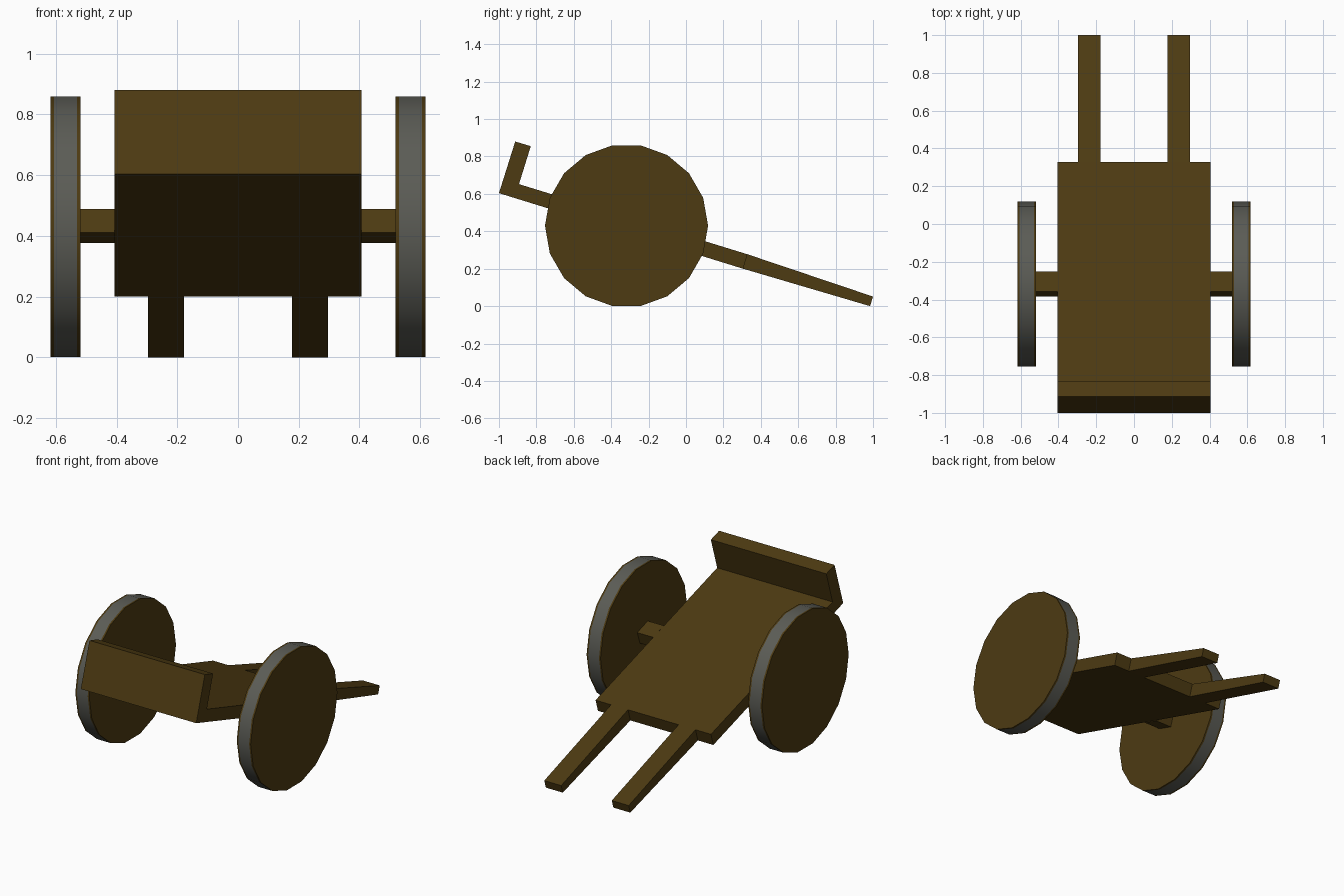
import bpy, bmesh, math

if "Cube" in bpy.data.objects:
    bpy.data.objects.remove(bpy.data.objects["Cube"])


def material(name, rgb):
    m = bpy.data.materials.new(name)
    m.diffuse_color = (*rgb, 1)
    m.use_nodes = True
    m.node_tree.nodes["Principled BSDF"].inputs["Base Color"].default_value = m.diffuse_color
    return m


WOOD = material("dark wood", (0.075, 0.043, 0.006))
IRON = material("iron grey", (0.105, 0.107, 0.092))


def finish(name, bm, mats):
    bmesh.ops.recalc_face_normals(bm, faces=bm.faces)
    me = bpy.data.meshes.new(name)
    bm.to_mesh(me)
    bm.free()
    for m in mats:
        me.materials.append(m)
    ob = bpy.data.objects.new(name, me)
    bpy.context.collection.objects.link(ob)
    return ob


def prism(name, profile, x0, x1):
    """Extrude a (y, z) outline along x."""
    bm = bmesh.new()
    face = bm.faces.new([bm.verts.new((x0, y, z)) for y, z in profile])
    ext = bmesh.ops.extrude_face_region(bm, geom=[face])["geom"]
    for v in ext:
        if isinstance(v, bmesh.types.BMVert):
            v.co.x = x1
    return finish(name, bm, [WOOD])


def wheel(name, xs, y, z, r, sides=18):
    """Wooden disc with a grey tyre band between narrow wooden margins."""
    bm = bmesh.new()
    rings = []
    for x in xs:
        rings.append([bm.verts.new((x, y + r * math.cos(2 * math.pi * i / sides),
                                    z + r * math.sin(2 * math.pi * i / sides)))
                      for i in range(sides)])
    for k in range(len(rings) - 1):
        a, b = rings[k], rings[k + 1]
        for i in range(sides):
            j = (i + 1) % sides
            f = bm.faces.new((a[i], a[j], b[j], b[i]))
            f.material_index = 1 if k == 1 else 0
            f.smooth = True
    bm.faces.new(rings[0])
    bm.faces.new(rings[-1])
    for e in bm.edges:
        # keep the disc rims crisp
        if any(len(f.verts) > 4 for f in e.link_faces):
            e.smooth = False
    return finish(name, bm, [WOOD, IRON])


# sloping bed with upright board at the front
prism("bed", [(-1.0, 0.604), (0.305, 0.2), (0.329, 0.277), (-0.893, 0.652),
              (-0.83, 0.855), (-0.913, 0.88)], -0.406, 0.406)

for side, s in (("left", -1), ("right", 1)):
    # tapered pulling shafts
    prism(side + "_shaft", [(0.305, 0.2), (0.984, 0.0), (1.0, 0.051), (0.329, 0.277)],
          s * 0.178, s * 0.297)
    # axle stubs, flush with the bed
    prism(side + "_axle", [(-0.384, 0.411), (-0.278, 0.377), (-0.251, 0.455), (-0.357, 0.489)],
          s * 0.406, s * 0.525)
    wheel(side + "_wheel", [s * x for x in (0.519, 0.53, 0.606, 0.617)], -0.318, 0.43, 0.436)
